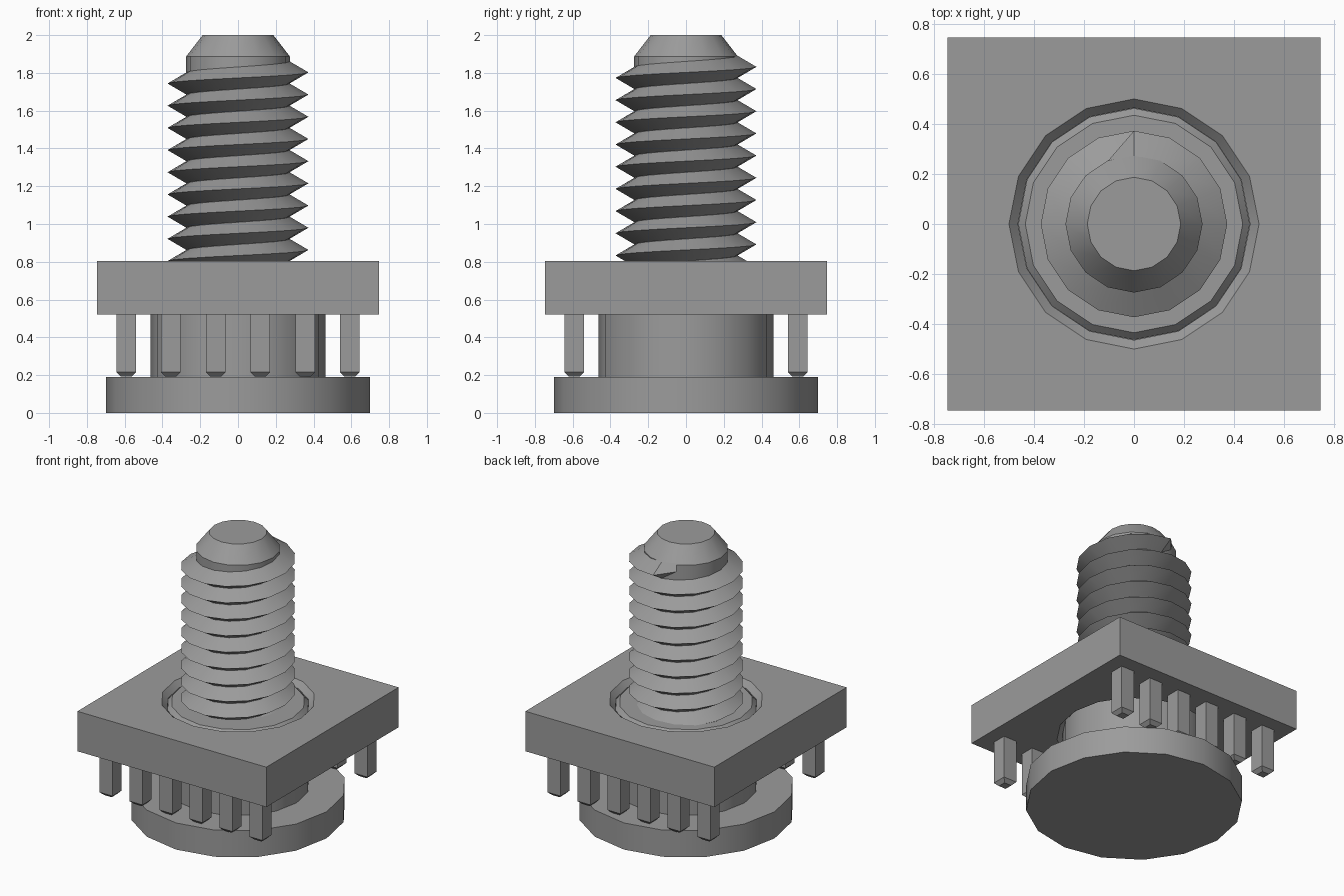
import bpy, bmesh, math

if "Cube" in bpy.data.objects:
    bpy.data.objects.remove(bpy.data.objects["Cube"], do_unlink=True)

SIDES = 16
grey = bpy.data.materials.new("plain grey")
grey.use_nodes = True
grey.diffuse_color = (0.33, 0.33, 0.33, 1)
grey.node_tree.nodes["Principled BSDF"].inputs["Base Color"].default_value = (0.33, 0.33, 0.33, 1)


def finish(bm, name):
    """Turn a bmesh into a smooth-shaded object with sharp creases."""
    bmesh.ops.recalc_face_normals(bm, faces=bm.faces)
    mesh = bpy.data.meshes.new(name)
    bm.to_mesh(mesh)
    bm.free()
    mesh.materials.append(grey)
    mesh.shade_smooth()
    mesh.set_sharp_from_angle(angle=math.radians(30))
    obj = bpy.data.objects.new(name, mesh)
    bpy.context.collection.objects.link(obj)
    return obj


def add_ring(bm, r, z, square=False):
    """A 16-point loop, round or stretched out to a square of half-width r."""
    ring = []
    for i in range(SIDES):
        a = 2 * math.pi * i / SIDES
        c, s = math.cos(a), math.sin(a)
        k = r / max(abs(c), abs(s)) if square else r
        ring.append(bm.verts.new((k * c, k * s, z)))
    return ring


def bridge(bm, a, b):
    """Join two loops of equal length with quads."""
    for i in range(len(a)):
        j = (i + 1) % len(a)
        bm.faces.new((a[i], a[j], b[j], b[i]))


def turned(name, profile):
    """Solid of revolution with flat end caps."""
    bm = bmesh.new()
    rings = [add_ring(bm, r, z) for r, z in profile]
    for a, b in zip(rings, rings[1:]):
        bridge(bm, a, b)
    bm.faces.new(rings[0])
    bm.faces.new(rings[-1])
    return finish(bm, name)


# Bolt: disc head, chamfered collar, plain core with conical tip
turned("bolt_head", [(0.70, 0), (0.70, 0.19)])
turned("bolt_collar", [(0.463, 0.15), (0.463, 0.76), (0.435, 0.79)])
turned("bolt_core", [(0.274, 0.6), (0.274, 1.888), (0.187, 2.0)])

# Screw thread: V section swept up a right-handed helix, fading out at its end
PITCH, TURNS, ROOT, CREST, TOP = 0.1175, 10, 0.273, 0.373, 1.832
bm = bmesh.new()
steps = TURNS * SIDES
sections = []
for i in range(steps + 2):
    a = math.pi / 2 + 2 * math.pi * i / SIDES
    z = TOP - PITCH * (steps - i) / SIDES
    crest = CREST if i <= steps else ROOT - 0.002
    sections.append([bm.verts.new((r * math.cos(a), r * math.sin(a), z + h))
                     for r, h in ((ROOT, -PITCH / 2), (crest, 0), (ROOT, PITCH / 2))])
for a, b in zip(sections, sections[1:]):
    for k in (0, 1):
        bm.faces.new((a[k], a[k + 1], b[k + 1], b[k]))
finish(bm, "bolt_thread")

# Square plate with a chamfered round hole
bm = bmesh.new()
hole = [(0.50, 0.805), (0.464, 0.765), (0.464, 0.56), (0.50, 0.52)]
rings = [add_ring(bm, r, z) for r, z in hole]
rings += [add_ring(bm, 0.746, z, True) for z in (0.52, 0.805)]
for a, b in zip(rings, rings[1:] + rings[:1]):
    bridge(bm, a, b)
finish(bm, "square_plate")

# Two rows of six square pins with tapered tips
for side, y in (("front", -0.592), ("back", 0.592)):
    for n in range(6):
        x = -0.592 + n * 0.2368
        bm = bmesh.new()
        loops = [[bm.verts.new((x + sx * h, y + sy * h, z))
                  for sx, sy in ((-1, -1), (1, -1), (1, 1), (-1, 1))]
                 for h, z in ((0.028, 0.192), (0.052, 0.216), (0.052, 0.53))]
        for a, b in zip(loops, loops[1:]):
            bridge(bm, a, b)
        bm.faces.new(loops[0])
        bm.faces.new(loops[-1])
        finish(bm, f"{side}_pin_{n + 1}")
